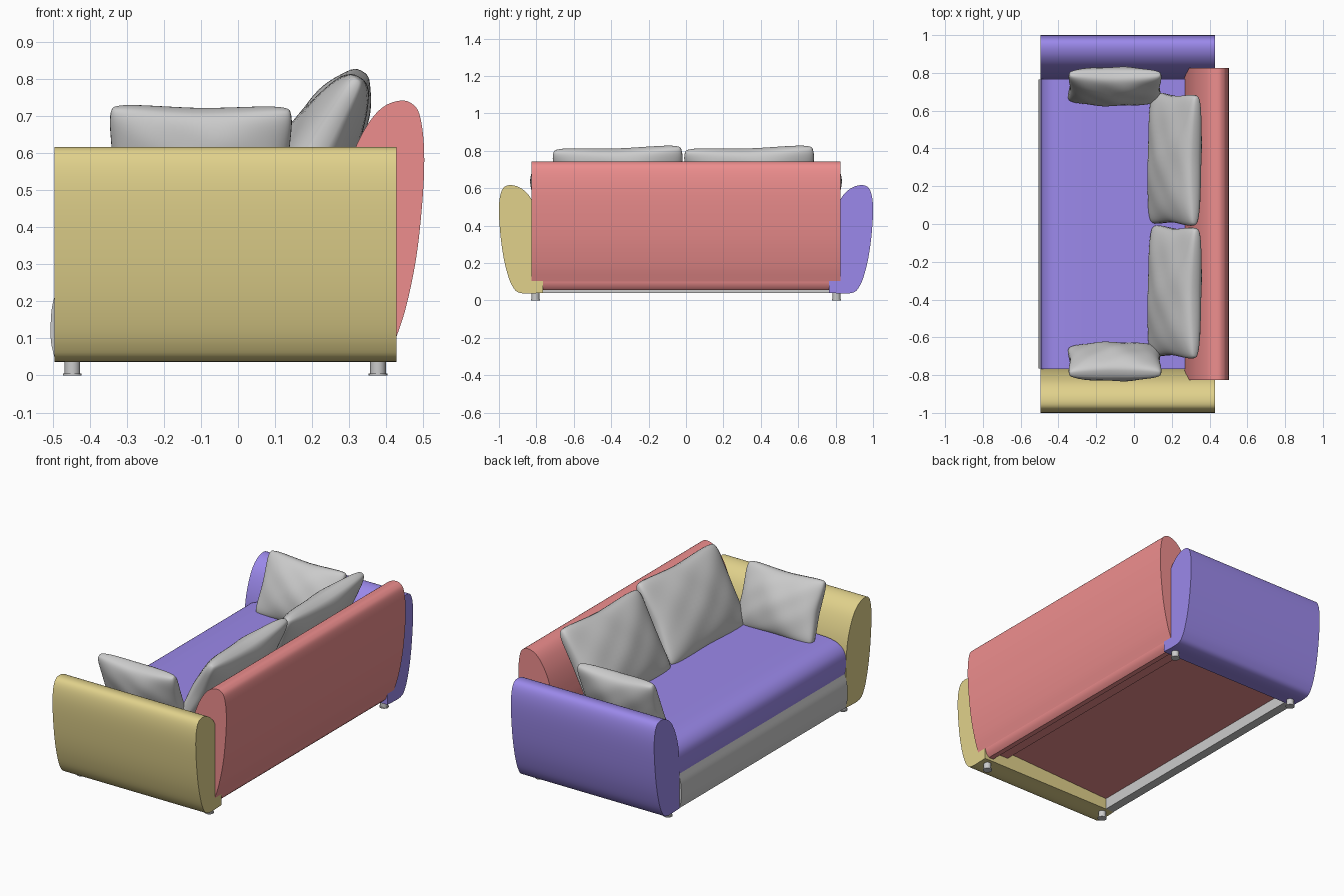
import bpy, bmesh, math
from mathutils import Vector, Matrix

if "Cube" in bpy.data.objects:
    bpy.data.objects.remove(bpy.data.objects["Cube"])


def material(name, rgb):
    m = bpy.data.materials.new(name)
    m.diffuse_color = (*rgb, 1)
    m.use_nodes = True
    m.node_tree.nodes["Principled BSDF"].inputs["Base Color"].default_value = m.diffuse_color
    return m


RED = material("red_fabric", (0.85, 0.27, 0.27))
PURPLE = material("purple_fabric", (0.33, 0.25, 0.83))
YELLOW = material("yellow_fabric", (0.75, 0.64, 0.26))


def finish(name, bm, mat=None, angle=35):
    bmesh.ops.recalc_face_normals(bm, faces=bm.faces)
    me = bpy.data.meshes.new(name)
    bm.to_mesh(me)
    bm.free()
    me.shade_smooth()
    me.set_sharp_from_angle(angle=math.radians(angle))
    if mat:
        me.materials.append(mat)
    ob = bpy.data.objects.new(name, me)
    bpy.context.collection.objects.link(ob)
    return ob


def spline(pts, n=6):
    """Smooth open curve through the points (Catmull-Rom)."""
    p = [Vector(q) for q in pts]
    p = [2 * p[0] - p[1]] + p + [2 * p[-1] - p[-2]]
    out = []
    for a, b, c, d in zip(p, p[1:], p[2:], p[3:]):
        for i in range(n):
            t = i / n
            out.append(0.5 * (2 * b + (c - a) * t + (2 * a - 5 * b + 4 * c - d) * t * t
                              + (3 * b - a - 3 * c + d) * t ** 3))
    return out + [p[-2]]


def extrude(name, pts, start, end, place, mat=None):
    """Extrude a closed 2D profile; place(p, q, s) maps it to 3D."""
    bm = bmesh.new()
    a, b = [[bm.verts.new(place(p[0], p[1], s)) for p in pts] for s in (start, end)]
    bm.faces.new(a)
    bm.faces.new(b)
    for i in range(len(pts)):
        j = (i + 1) % len(pts)
        bm.faces.new((a[i], a[j], b[j], b[i]))
    return finish(name, bm, mat)


def along_y(p, q, s):
    return (p, s, q)


def pillow(name, w, h, t, center, width_dir, lean_dir, roll=0.0, n=32):
    """Stuffed cushion with pinched sides and blunt corners."""
    z = Vector(lean_dir).normalized()
    x = Vector(width_dir).normalized()
    mat = Matrix((x, z, x.cross(z))).transposed().to_4x4()
    mat = Matrix.Translation(center) @ mat @ Matrix.Rotation(roll, 4, 'Z')
    bm = bmesh.new()
    for side in (1, -1):
        rows = []
        for j in range(n + 1):
            row = []
            for i in range(n + 1):
                u = math.sin(math.pi * (i / n - 0.5))
                v = math.sin(math.pi * (j / n - 0.5))
                corner = 1 - 0.07 * abs(u * v) ** 6
                px = u * w / 2 * (1 - 0.07 * (1 - abs(v) ** 1.5)) * corner
                py = v * h / 2 * (1 - 0.09 * (1 - abs(u) ** 1.5)) * corner
                e = max((1 - u * u) * (1 - v * v), 0)
                puff = 0.72 * e ** 0.3 + 0.28 * e
                puff *= 0.97 + 0.05 * math.cos(7 * u + 2 * v) * math.cos(5 * v)
                row.append(bm.verts.new(mat @ Vector((px, py, side * puff * t / 2))))
            rows.append(row)
        for r0, r1 in zip(rows, rows[1:]):
            for i in range(n):
                bm.faces.new((r0[i], r0[i + 1], r1[i + 1], r1[i]))
    bmesh.ops.remove_doubles(bm, verts=bm.verts, dist=0.0005)
    return finish(name, bm, angle=180)


# Arms: leaf-shaped cross-section running front to back
arm = spline([(0.765, 0.04), (0.885, 0.04), (0.93, 0.08), (0.962, 0.17), (0.985, 0.29),
              (0.999, 0.44), (0.997, 0.54), (0.978, 0.6), (0.94, 0.617), (0.885, 0.602),
              (0.835, 0.555), (0.795, 0.47), (0.772, 0.37), (0.765, 0.25)])
for side, label, mat in ((1, "left", PURPLE), (-1, "right", YELLOW)):
    extrude(label + "_arm", arm, -0.495, 0.428,
            lambda p, q, s, k=side: (s, k * p, q), mat)

# Backrest with rounded top and bowed rear
back = spline([(0.425, 0.095), (0.455, 0.19), (0.483, 0.33), (0.5, 0.5), (0.502, 0.62),
               (0.49, 0.705), (0.468, 0.735), (0.438, 0.742), (0.395, 0.727), (0.355, 0.685),
               (0.315, 0.61), (0.285, 0.51), (0.268, 0.39), (0.265, 0.1)])
extrude("backrest", back, -0.825, 0.825, along_y, RED)

# Lower rear rail and recessed underside panel
extrude("rear_rail", [(0.36, 0.1), (0.37, 0.055), (0.40, 0.055), (0.416, 0.07), (0.427, 0.1),
                      (0.425, 0.14), (0.36, 0.14)], -0.766, 0.766, along_y, RED)
extrude("underside_panel", [(-0.45, 0.105), (0.37, 0.14), (0.37, 0.17), (-0.45, 0.135)],
        -0.766, 0.766, along_y, RED)

# Seat cushion with a soft front edge
seat = spline([(-0.488, 0.235), (-0.493, 0.27), (-0.492, 0.33), (-0.478, 0.37),
               (-0.445, 0.4), (-0.395, 0.415), (-0.33, 0.42), (-0.2, 0.421), (0.3, 0.42)])
extrude("seat", seat + [Vector((0.3, 0.235))], -0.768, 0.768, along_y, PURPLE)

# Bowed front panel under the seat
panel = spline([(-0.493, 0.04), (-0.504, 0.085), (-0.506, 0.13), (-0.502, 0.185), (-0.488, 0.238)])
extrude("front_panel", panel + [Vector((-0.44, 0.238)), Vector((-0.44, 0.04))],
        -0.765, 0.765, along_y)

# Feet
for x in (-0.447, 0.378):
    for y in (-0.805, 0.805):
        bm = bmesh.new()
        for r, z, d in ((0.021, 0.025, 0.05), (0.025, 0.003, 0.006)):
            bmesh.ops.create_cone(bm, cap_ends=True, segments=24, radius1=r, radius2=r,
                                  depth=d, matrix=Matrix.Translation((x, y, z)))
        finish("foot", bm)

# Large cushions leaning on the backrest
lean = math.radians(29)
for y in (-0.36, 0.343):
    pillow("back_cushion", 0.72, 0.5, 0.2, (0.215, y, 0.605), (0, 1, 0),
           (math.sin(lean), 0, math.cos(lean)), roll=math.radians(1.8))

# Small cushions leaning on the arms
lean = math.radians(22)
for k in (-1, 1):
    pillow("side_cushion", 0.51, 0.37, 0.18, (-0.102, k * 0.728, 0.56), (1, 0, 0),
           (0, k * math.sin(lean), math.cos(lean)), roll=math.radians(-0.7))
